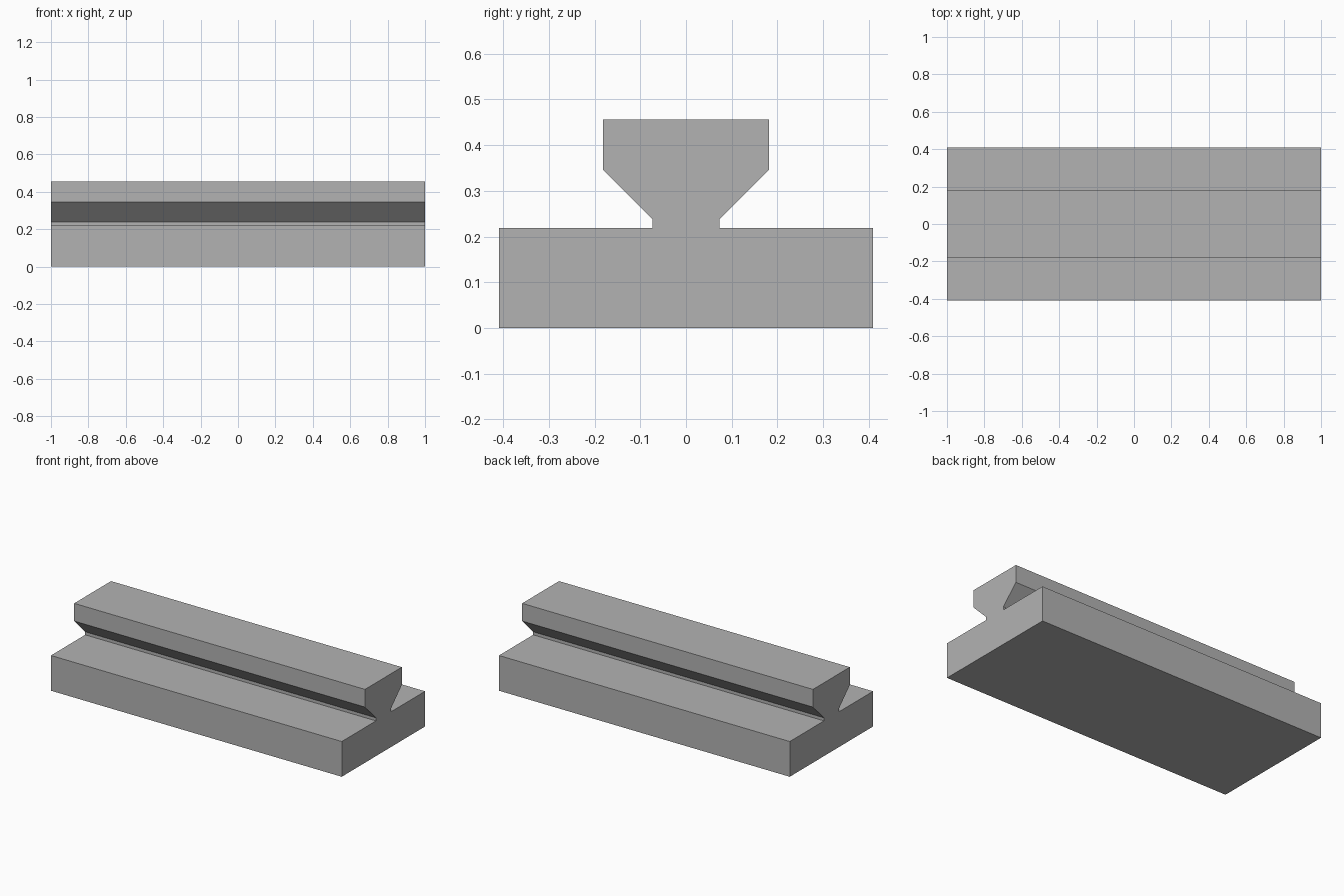
import bpy
import bmesh

cube = bpy.data.objects.get("Cube")
if cube:
    bpy.data.objects.remove(cube, do_unlink=True)

# Plain grey material
grey = bpy.data.materials.new("plain_grey")
grey.use_nodes = True
colour = (0.45, 0.45, 0.45, 1)
grey.diffuse_color = colour
grey.node_tree.nodes["Principled BSDF"].inputs["Base Color"].default_value = colour

# Right half of the cross-section (y, z): wide base, narrow neck, flared head
half = [(0.409, 0), (0.409, 0.219), (0.073, 0.219),
        (0.073, 0.238), (0.181, 0.346), (0.181, 0.456)]
profile = half + [(-y, z) for y, z in reversed(half)]

# Extrude the mirrored section along the full length
bm = bmesh.new()
section = bm.faces.new([bm.verts.new((-1, y, z)) for y, z in profile])
extruded = bmesh.ops.extrude_face_region(bm, geom=[section], use_keep_orig=True)
end_verts = [g for g in extruded["geom"] if isinstance(g, bmesh.types.BMVert)]
bmesh.ops.translate(bm, verts=end_verts, vec=(2, 0, 0))
bmesh.ops.recalc_face_normals(bm, faces=bm.faces)

mesh = bpy.data.meshes.new("dovetail_rail")
bm.to_mesh(mesh)
bm.free()
mesh.materials.append(grey)
rail = bpy.data.objects.new("dovetail_rail", mesh)
bpy.context.collection.objects.link(rail)
